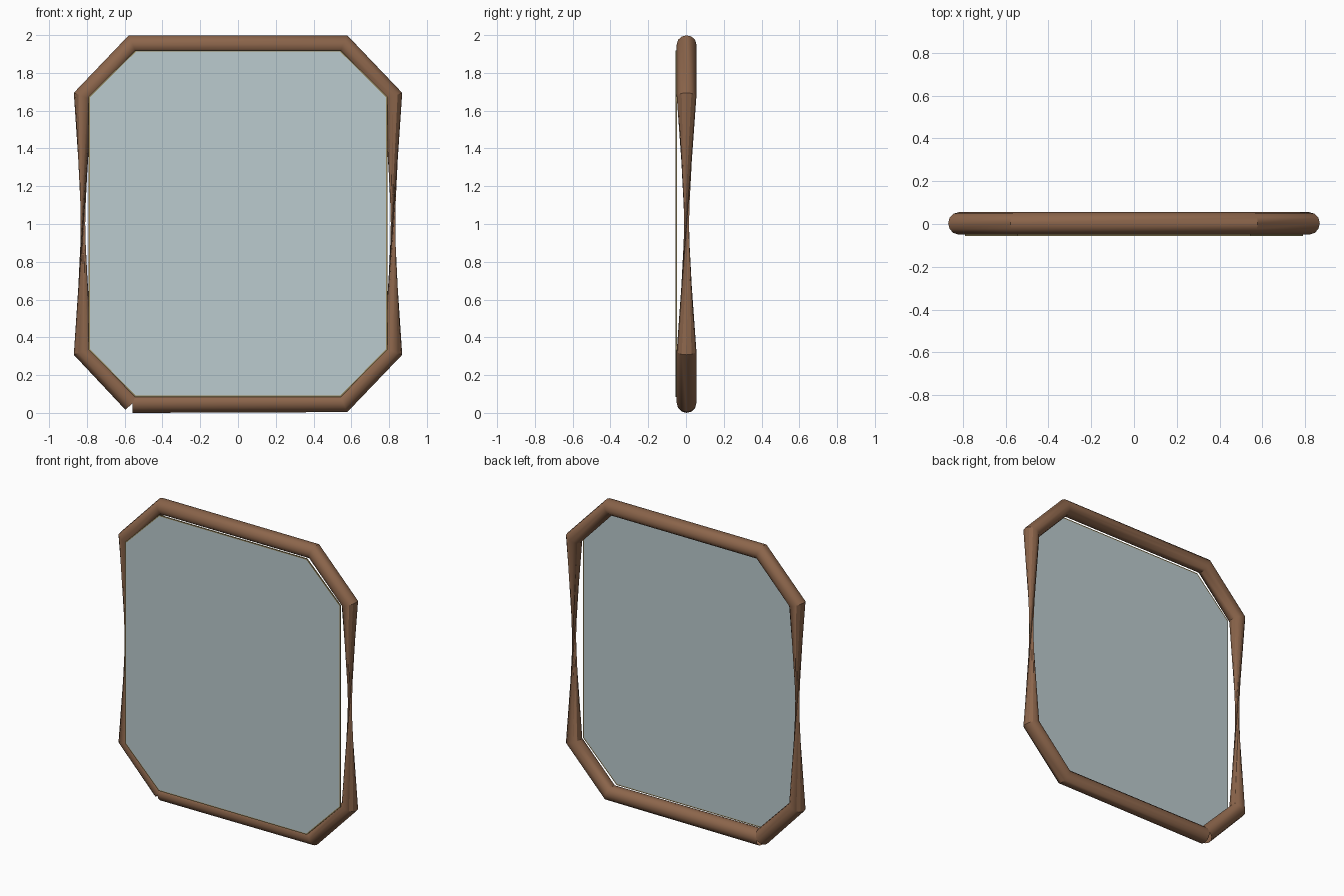
import bpy, bmesh
from math import cos, sin, pi
from mathutils import Vector

if "Cube" in bpy.data.objects:
    bpy.data.objects.remove(bpy.data.objects["Cube"])


def material(name, color):
    m = bpy.data.materials.new(name)
    m.diffuse_color = color
    m.use_nodes = True
    m.node_tree.nodes["Principled BSDF"].inputs["Base Color"].default_value = m.diffuse_color
    return m


def make_object(name, bm, mat):
    me = bpy.data.meshes.new(name)
    bmesh.ops.recalc_face_normals(bm, faces=bm.faces[:])
    bm.to_mesh(me)
    bm.free()
    ob = bpy.data.objects.new(name, me)
    ob.data.materials.append(mat)
    bpy.context.collection.objects.link(ob)
    return ob


def octagon(xa, xb, zlo, zlo2, zhi2, zhi):
    # counter-clockwise from bottom left corner
    return [(-xa, zlo), (xa, zlo), (xb, zlo2), (xb, zhi2),
            (xa, zhi), (-xa, zhi), (-xb, zhi2), (-xb, zlo2)]


wood = material("walnut", (0.26, 0.13, 0.07, 1))
brass = material("dull_brass", (0.30, 0.24, 0.11, 1))
mirror = material("mirror", (0.50, 0.60, 0.62, 0.6))

# frame: round rod swept round an open octagon path, always kept z-up,
# so both upright runs twist half a turn and pinch in the middle
R, SIDES, Y = 0.052, 12, 0.003
path = [Vector((x, Y, z)) for x, z in octagon(0.558, 0.821, 0.052, 0.327, 1.675, 1.951)]
path.append(path[0].copy())
bm = bmesh.new()
rings = []
for i, p in enumerate(path):
    d = Vector()
    if i > 0:
        d += (p - path[i - 1]).normalized()
    if i < len(path) - 1:
        d += (path[i + 1] - p).normalized()
    d.normalize()
    side = d.cross(Vector((0, 0, 1))).normalized()
    up = side.cross(d)
    rings.append([bm.verts.new(p + R * (cos(2 * pi * k / SIDES) * side + sin(2 * pi * k / SIDES) * up))
                  for k in range(SIDES)])
for i in range(len(rings) - 1):
    a, b = rings[i], rings[i + 1]
    for k in range(SIDES):
        n = (k + 1) % SIDES
        if i in (2, 6):
            bm.faces.new((a[k], a[n], b[n]))
            bm.faces.new((a[k], b[n], b[k]))
        else:
            bm.faces.new((a[k], a[n], b[n], b[k]))
frame = make_object("frame", bm, wood)
bpy.context.view_layer.objects.active = frame
frame.select_set(True)
bpy.ops.object.shade_smooth_by_angle(angle=0.6)

# mirror plate
FRONT, BACK = -0.055, -0.048
inner = octagon(0.541, 0.784, 0.092, 0.337, 1.671, 1.912)
outer = octagon(0.544, 0.791, 0.085, 0.334, 1.674, 1.919)
bm = bmesh.new()
face = bm.faces.new([bm.verts.new((x, FRONT, z)) for x, z in inner])
ext = bmesh.ops.extrude_face_region(bm, geom=[face], use_keep_orig=True)
for v in ext["geom"]:
    if isinstance(v, bmesh.types.BMVert):
        v.co.y = BACK
make_object("mirror_plate", bm, mirror)

# thin rim round the plate
bm = bmesh.new()
loops = [[bm.verts.new((x, y, z)) for x, z in pts]
         for pts, y in ((inner, FRONT), (outer, FRONT), (outer, BACK), (inner, BACK))]
for j in range(4):
    a, b = loops[j], loops[(j + 1) % 4]
    for k in range(8):
        n = (k + 1) % 8
        bm.faces.new((a[k], a[n], b[n], b[k]))
make_object("mirror_rim", bm, brass)
